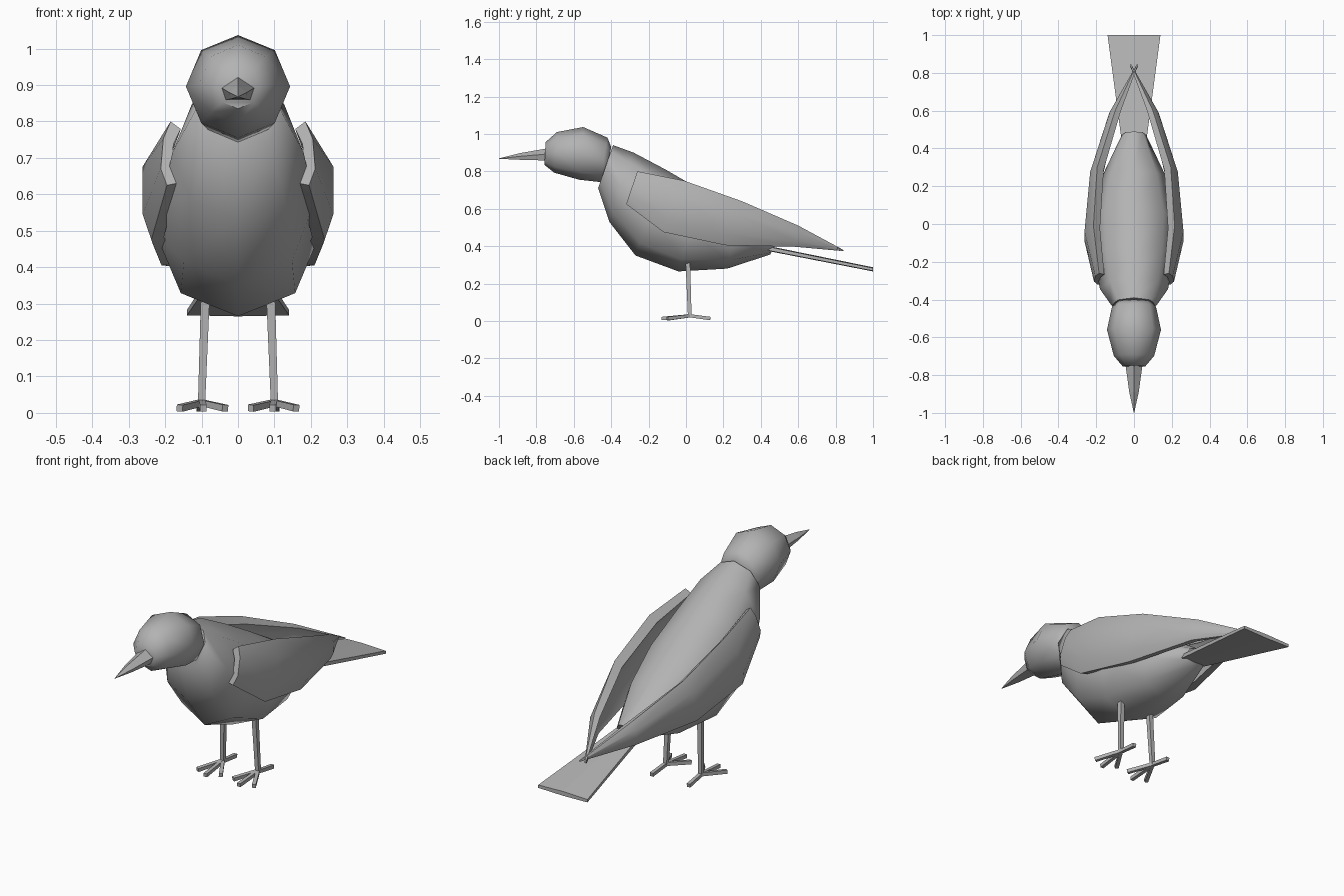
import bpy, bmesh, math
from mathutils import Vector

if "Cube" in bpy.data.objects:
    bpy.data.objects.remove(bpy.data.objects["Cube"])

grey = bpy.data.materials.new("feather grey")
grey.diffuse_color = (0.45, 0.45, 0.45, 1)
grey.use_nodes = True
grey.node_tree.nodes["Principled BSDF"].inputs["Base Color"].default_value = grey.diffuse_color


def loft(name, rings, smooth=0):
    """Skin a list of equal-length point loops and cap both ends."""
    bm = bmesh.new()
    loops = [[bm.verts.new(p) for p in ring] for ring in rings]
    n = len(loops[0])
    for a, b in zip(loops, loops[1:]):
        for i in range(n):
            j = (i + 1) % n
            bm.faces.new((a[i], a[j], b[j], b[i]))
    bm.faces.new(loops[0])
    bm.faces.new(loops[-1])
    bmesh.ops.remove_doubles(bm, verts=bm.verts, dist=0.0005)
    bmesh.ops.recalc_face_normals(bm, faces=bm.faces)
    mesh = bpy.data.meshes.new(name)
    bm.to_mesh(mesh)
    bm.free()
    mesh.materials.append(grey)
    ob = bpy.data.objects.new(name, mesh)
    bpy.context.collection.objects.link(ob)
    if smooth:
        bpy.ops.object.select_all(action='DESELECT')
        ob.select_set(True)
        bpy.context.view_layer.objects.active = ob
        bpy.ops.object.shade_smooth_by_angle(angle=math.radians(smooth))
    return ob


def tilted_rings(sections):
    """Eight-sided rings from top (y, z), bottom (y, z) and half width."""
    rings = []
    for ty, tz, by, bz, w in sections:
        ring = []
        for k in range(8):
            a = k * math.pi / 4
            t = (1 + math.cos(a)) / 2
            ring.append((w * math.sin(a), by + (ty - by) * t, bz + (tz - bz) * t))
        rings.append(ring)
    return rings


def rod(name, start, end, r0, r1):
    """Four-sided tapering stick."""
    p, q = Vector(start), Vector(end)
    d = (q - p).normalized()
    u = d.orthogonal().normalized()
    v = d.cross(u)
    spin = [(u * math.cos(k * math.pi / 2) + v * math.sin(k * math.pi / 2)) for k in range(4)]
    return loft(name, [[p + s * r0 for s in spin], [q + s * r1 for s in spin]])


# Body, sloping from neck to rump
loft("body", tilted_rings([
    (-0.39, 0.94, -0.47, 0.71, 0.12),
    (-0.28, 0.90, -0.41, 0.53, 0.18),
    (-0.11, 0.81, -0.27, 0.35, 0.21),
    (0.08, 0.70, -0.04, 0.265, 0.222),
    (0.28, 0.58, 0.22, 0.28, 0.17),
    (0.49, 0.43, 0.45, 0.355, 0.065)]), 60)

# Head
loft("head", tilted_rings([
    (-0.75, 0.957, -0.757, 0.835, 0.06),
    (-0.69, 1.01, -0.705, 0.793, 0.107),
    (-0.55, 1.037, -0.57, 0.755, 0.143),
    (-0.42, 0.98, -0.46, 0.743, 0.117),
    (-0.40, 0.93, -0.43, 0.76, 0.10)]), 55)


# Beak, five-sided with a bent ridge
def beak_ring(y, top, side, low, w):
    return [(0, y, top), (w, y, side), (w * 0.75, y, low), (-w * 0.75, y, low), (-w, y, side)]


loft("beak", [beak_ring(-0.74, 0.923, 0.893, 0.858, 0.046),
              beak_ring(-0.89, 0.897, 0.88, 0.862, 0.025),
              beak_ring(-1.0, 0.869, 0.868, 0.867, 0.001)])

# Tail, a flat fan
loft("tail", [[(-w, y, t - 0.004), (0, y, t), (w, y, t - 0.004), (w, y, b + 0.003), (0, y, b), (-w, y, b + 0.003)]
              for y, w, t, b in [(0.40, 0.06, 0.41, 0.385), (0.46, 0.068, 0.397, 0.37), (1.0, 0.14, 0.287, 0.265)]])

# Wing sections: top y, top z, bottom y, bottom z, outer x from top to bottom, thickness
WING = [
    (-0.26, 0.80, -0.32, 0.625, (0.185, 0.205, 0.212, 0.195), 0.028),
    (-0.01, 0.75, -0.12, 0.475, (0.215, 0.262, 0.262, 0.238), 0.035),
    (0.30, 0.64, 0.21, 0.405, (0.195, 0.232, 0.235, 0.21), 0.035),
    (0.60, 0.51, 0.58, 0.397, (0.10, 0.128, 0.132, 0.12), 0.03),
    (0.845, 0.378, 0.835, 0.374, (-0.015, -0.013, -0.013, -0.015), 0.006),
]

for side, label in ((1, "right"), (-1, "left")):
    rings = []
    for ty, tz, by, bz, xs, th in WING:
        outer, inner = [], []
        for x, f in zip(xs, (0, 0.27, 0.74, 1)):
            y, z = ty + (by - ty) * f, tz + (bz - tz) * f
            outer.append((side * x, y, z))
            g = 0.12 + 0.85 * f
            inner.append((side * (x - th), ty + (by - ty) * g, tz + (bz - tz) * g))
        rings.append(outer + inner[::-1])
    loft(label + "_wing", rings, 40)

    # Leg and four toes
    ankle = (side * 0.10, 0.02, 0.028)
    rod(label + "_leg", (side * 0.09, 0.01, 0.31), ankle, 0.017, 0.014)
    for toe, x, y in (("inner", 0.035, -0.09), ("middle", 0.095, -0.13),
                      ("outer", 0.16, -0.10), ("back", 0.105, 0.13)):
        rod(label + "_" + toe + "_toe", ankle, (side * x, y, 0.013), 0.012, 0.013)
